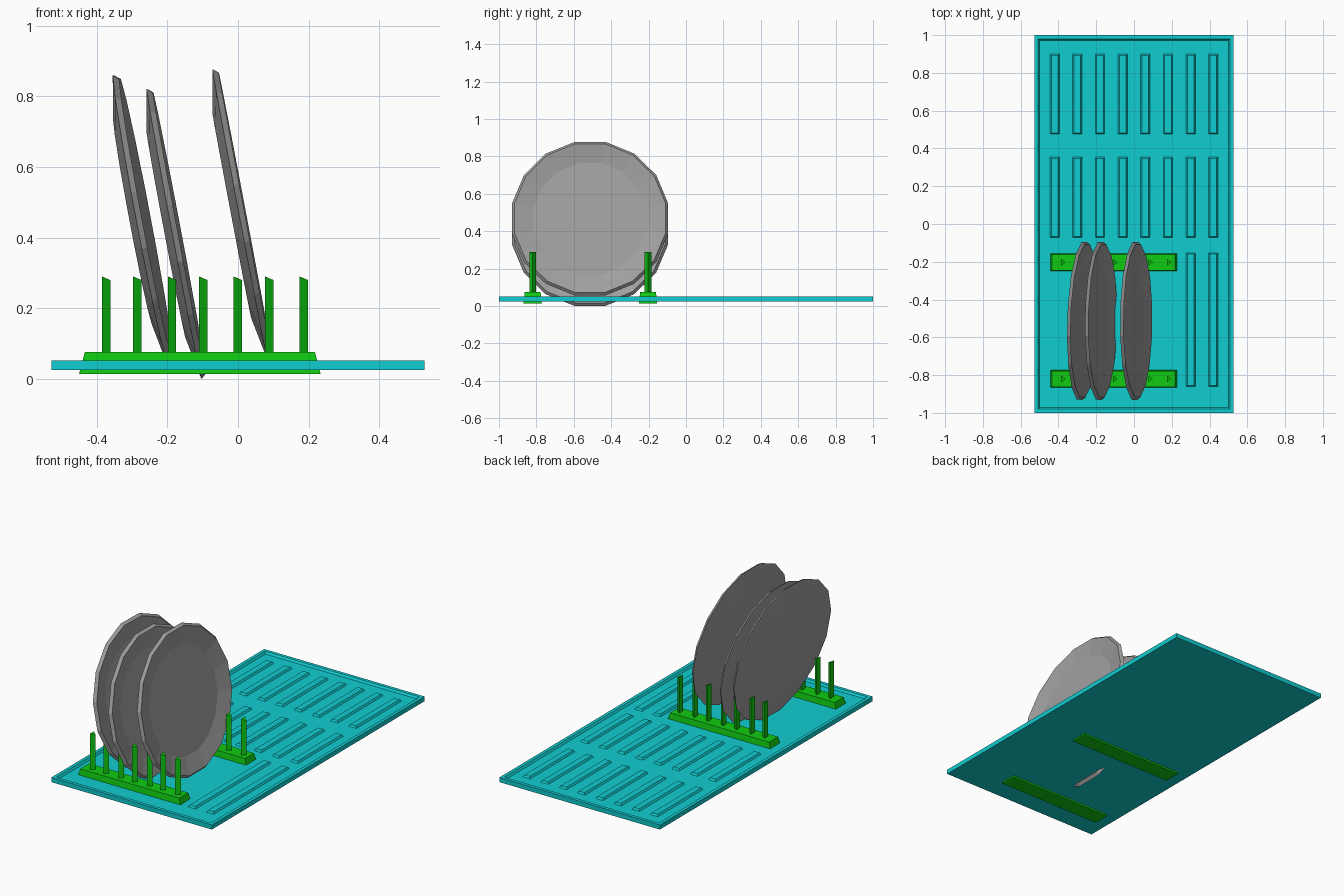
import bpy, bmesh
from math import cos, sin, pi, radians

cube = bpy.data.objects.get("Cube")
if cube:
    bpy.data.objects.remove(cube, do_unlink=True)


def material(name, rgb):
    m = bpy.data.materials.new(name)
    m.use_nodes = True
    m.diffuse_color = (*rgb, 1)
    m.node_tree.nodes["Principled BSDF"].inputs["Base Color"].default_value = (*rgb, 1)
    return m


teal = material("teal plastic", (0.005, 0.61, 0.63))
green = material("green plastic", (0.005, 0.6, 0.006))
grey = material("grey ceramic", (0.35, 0.35, 0.35))


def loft(name, rings, mat):
    """Bridge equal-sized rings of points and cap both ends."""
    bm = bmesh.new()
    loops = [[bm.verts.new(p) for p in ring] for ring in rings]
    n = len(loops[0])
    for a, b in zip(loops, loops[1:]):
        for i in range(n):
            j = (i + 1) % n
            bm.faces.new((a[i], a[j], b[j], b[i]))
    bm.faces.new(loops[0][::-1])
    bm.faces.new(loops[-1])
    bmesh.ops.recalc_face_normals(bm, faces=bm.faces)
    mesh = bpy.data.meshes.new(name)
    bm.to_mesh(mesh)
    bm.free()
    mesh.materials.append(mat)
    obj = bpy.data.objects.new(name, mesh)
    bpy.context.collection.objects.link(obj)
    return obj


def rect(cx, cy, hx, hy, z):
    return [(cx + sx * hx, cy + sy * hy, z)
            for sx, sy in ((-1, -1), (1, -1), (1, 1), (-1, 1))]


# Tray with a raised rim
loft("tray", [rect(0, 0, 0.528, 1.0, 0.025), rect(0, 0, 0.528, 1.0, 0.052),
              rect(0, 0, 0.508, 0.98, 0.052), rect(0, 0, 0.5, 0.972, 0.04)], teal)


# Ribs: two rows of eight, and two long ones beside the racks
def rib(x, y0, y1):
    cy, hy = (y0 + y1) / 2, (y1 - y0) / 2
    loft("tray_rib", [rect(x, cy, 0.025, hy, 0.039),
                      rect(x, cy, 0.018, hy - 0.007, 0.051)], teal)


for i in range(8):
    x = -0.42 + 0.12 * i
    rib(x, 0.475, 0.9)
    rib(x, -0.072, 0.355)
    if i > 5:
        rib(x, -0.862, -0.152)

# Racks: a tapered bar carrying triangular pegs with slanted tops
for y in (-0.82, -0.203):
    loft("rack_bar", [rect(-0.108, y, 0.342, 0.049, 0.014),
                      rect(-0.108, y, 0.326, 0.042, 0.076)], green)
    for x in (-0.386, -0.298, -0.199, -0.111, -0.013, 0.076, 0.174):
        base = [(x, y - 0.018), (x + 0.024, y), (x, y + 0.018)]
        loft("rack_peg", [[(px, py, 0.07) for px, py in base],
                          [(px, py, 0.29 - (px - x) * 0.42) for px, py in base]], green)


# Plates: shallow sixteen-sided dishes leaning in the racks
def circle(x, r, n=16):
    return [(x, r * sin((i + 0.5) * 2 * pi / n), r * cos((i + 0.5) * 2 * pi / n))
            for i in range(n)]


for x, z, yaw in ((-0.275, 0.449, -1.8), (-0.181, 0.411, -0.7), (0.005, 0.467, -0.3)):
    plate = loft("plate", [circle(-0.023, 0.3), circle(0, 0.4257),
                           circle(0.016, 0.412), circle(-0.006, 0.31)], grey)
    plate.location = (x, -0.513, z)
    plate.rotation_euler = (0, radians(-10.7), radians(yaw))
